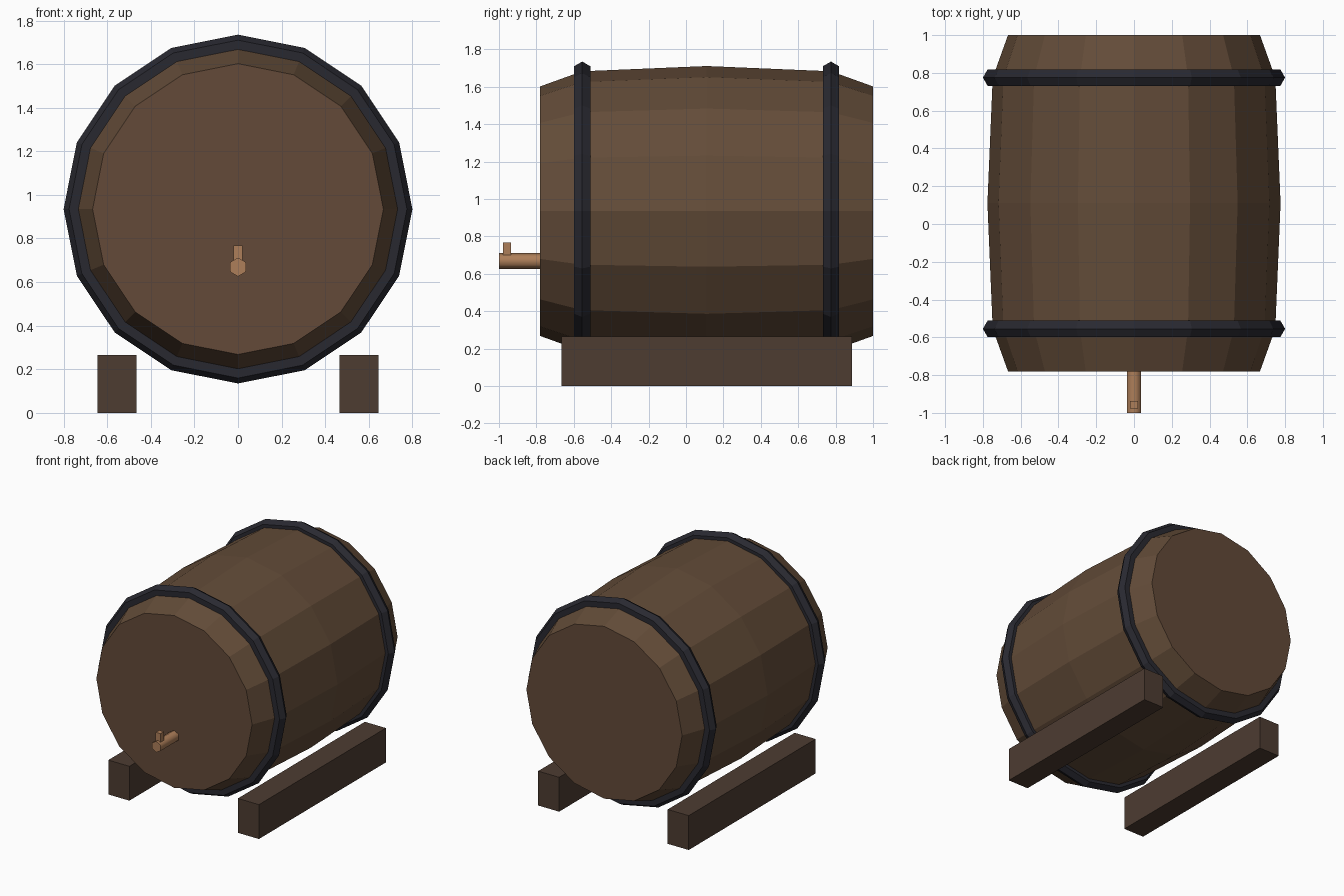
import bpy, bmesh, math

if "Cube" in bpy.data.objects:
    bpy.data.objects.remove(bpy.data.objects["Cube"])

CY, CZ, SIDES = 0.11, 0.935, 16   # barrel axis runs along y


def material(name, rgb):
    m = bpy.data.materials.new(name)
    m.diffuse_color = (*rgb, 1)
    m.use_nodes = True
    m.node_tree.nodes["Principled BSDF"].inputs["Base Color"].default_value = m.diffuse_color
    return m


WOOD = material("stave_wood", (0.125, 0.072, 0.040))
HEAD = material("head_wood", (0.125, 0.068, 0.040))
IRON = material("dark_iron", (0.022, 0.022, 0.030))
RAIL = material("rail_wood", (0.075, 0.045, 0.031))
TAP = material("tap_wood", (0.42, 0.21, 0.10))


def lathe(name, profile, sides, z, mats, closed=False, smooth=False):
    """Revolve (y, radius) points about the y axis at height z."""
    bm = bmesh.new()
    rings = []
    for y, r in profile:
        rings.append([bm.verts.new((r * math.sin(2 * math.pi * i / sides), y,
                                    z + r * math.cos(2 * math.pi * i / sides)))
                      for i in range(sides)])
    pairs = list(zip(rings, rings[1:])) + ([(rings[-1], rings[0])] if closed else [])
    for a, b in pairs:
        for i in range(sides):
            j = (i + 1) % sides
            bm.faces.new((a[i], a[j], b[j], b[i])).smooth = smooth
    if not closed:
        for ring in (rings[0], rings[-1]):
            bm.faces.new(ring).material_index = len(mats) - 1
    bmesh.ops.recalc_face_normals(bm, faces=bm.faces[:])
    me = bpy.data.meshes.new(name)
    bm.to_mesh(me)
    bm.free()
    for m in mats:
        me.materials.append(m)
    ob = bpy.data.objects.new(name, me)
    bpy.context.collection.objects.link(ob)
    return ob


def box(name, lo, hi, mat):
    bpy.ops.mesh.primitive_cube_add(size=1, location=[(a + b) / 2 for a, b in zip(lo, hi)])
    ob = bpy.context.object
    ob.name = name
    ob.scale = [b - a for a, b in zip(lo, hi)]
    bpy.ops.object.transform_apply(location=False, rotation=False, scale=True)
    ob.data.materials.append(mat)
    return ob


# Barrel body with bulging staves and flat heads
lathe("barrel_body", [(CY - 0.89, 0.667), (CY - 0.665, 0.748), (CY, 0.776),
                      (CY + 0.665, 0.748), (CY + 0.89, 0.667)], SIDES, CZ, [WOOD, HEAD])

# Iron hoops with a hexagonal section
for name, s in (("front_hoop", -1), ("back_hoop", 1)):
    section = [(CY + s * 0.665 + 0.05 * math.sin(k * math.pi / 3),
                0.75 + 0.05 * math.cos(k * math.pi / 3)) for k in range(6)]
    lathe(name, section, SIDES, CZ, [IRON], closed=True)

# Support rails
for name, s in (("left_rail", -1), ("right_rail", 1)):
    x = s * 0.555
    box(name, (x - 0.09, -0.665, 0), (x + 0.09, 0.888, 0.266), RAIL)

# Tap spout and its handle
lathe("tap_spout", [(-1.0, 0.043), (-0.74, 0.043)], 6, 0.669, [TAP], smooth=True)
box("tap_handle", (-0.02, -0.978, 0.67), (0.02, -0.936, 0.768), TAP)
